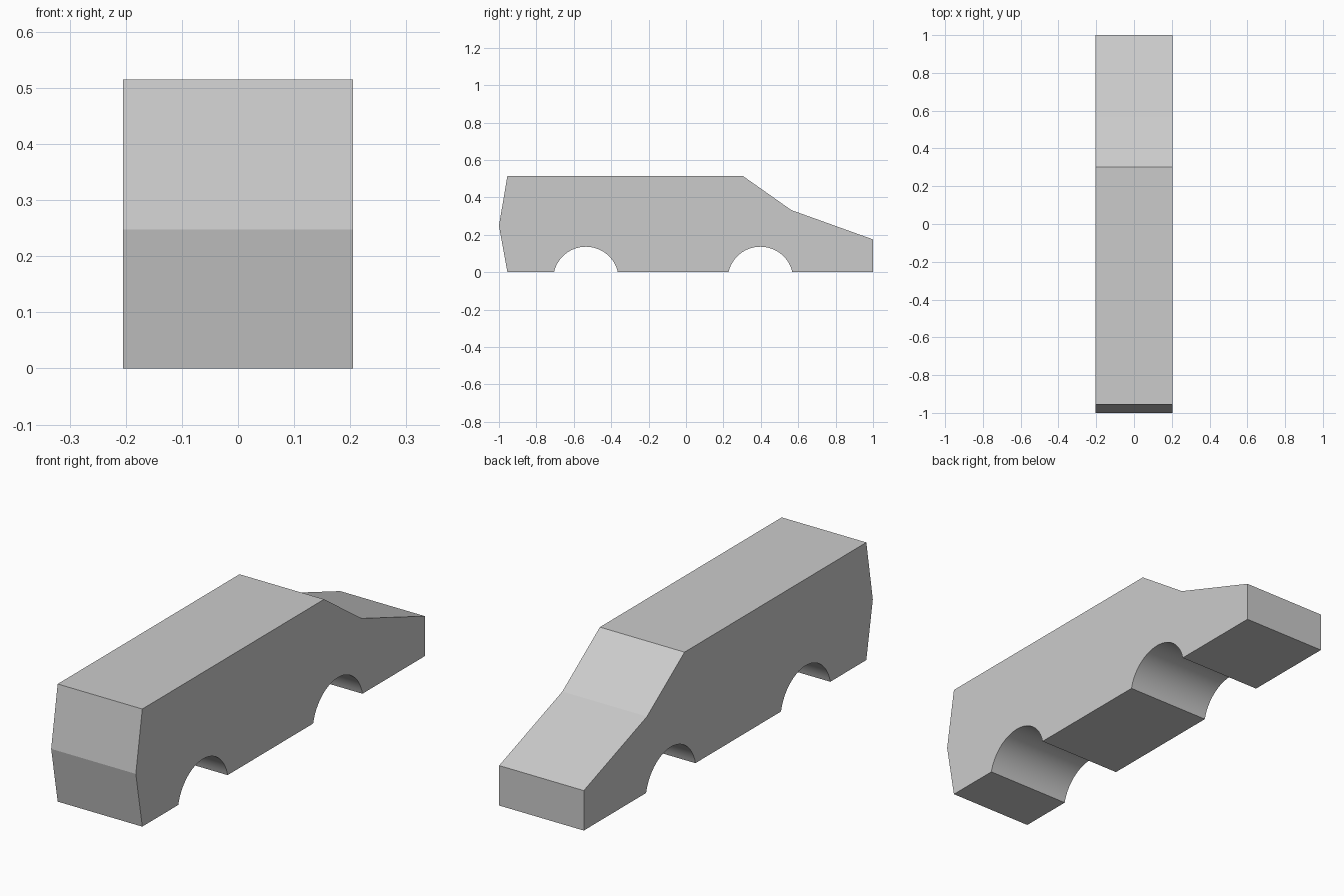
import bpy
import bmesh
import math

cube = bpy.data.objects.get("Cube")
if cube:
    bpy.data.objects.remove(cube, do_unlink=True)

HALF_WIDTH = 0.205
ARCH_RADIUS = 0.175
ARCH_DROP = 0.039  # arch centre lies below the floor
ARCH_STEPS = 32


def wheel_arch(centre_y):
    """Arc points (y, z) from the rear foot of an arch to its other foot."""
    start = math.asin(ARCH_DROP / ARCH_RADIUS)
    sweep = math.pi - 2 * start
    angles = [math.pi - start - sweep * i / ARCH_STEPS for i in range(ARCH_STEPS + 1)]
    return [(centre_y + ARCH_RADIUS * math.cos(a),
             ARCH_RADIUS * math.sin(a) - ARCH_DROP) for a in angles]


# Side profile: floor with two wheel arches, sloped end, roof, pointed end
profile = [(-0.955, 0)]
profile += wheel_arch(-0.535) + wheel_arch(0.398)
profile += [(1, 0), (1, 0.175), (0.563, 0.332), (0.303, 0.515),
            (-0.955, 0.515), (-1, 0.248)]

# Extrude the profile across the width
bm = bmesh.new()
side = bm.faces.new([bm.verts.new((-HALF_WIDTH, y, z)) for y, z in profile])
result = bmesh.ops.extrude_face_region(bm, geom=[side])
verts = [v for v in result["geom"] if isinstance(v, bmesh.types.BMVert)]
bmesh.ops.translate(bm, vec=(2 * HALF_WIDTH, 0, 0), verts=verts)
bmesh.ops.recalc_face_normals(bm, faces=bm.faces)
mesh = bpy.data.meshes.new("car_body")
bm.to_mesh(mesh)
bm.free()

body = bpy.data.objects.new("car_body", mesh)
bpy.context.collection.objects.link(body)

# Plain grey material
grey = bpy.data.materials.new("plain_grey")
grey.use_nodes = True
colour = (0.6, 0.6, 0.6, 1)
grey.diffuse_color = colour
for node in grey.node_tree.nodes:
    if node.type == "BSDF_PRINCIPLED":
        node.inputs["Base Color"].default_value = colour
mesh.materials.append(grey)

# Smooth arches, crisp body panels
bpy.ops.object.select_all(action="DESELECT")
body.select_set(True)
bpy.context.view_layer.objects.active = body
bpy.ops.object.shade_smooth_by_angle(angle=math.radians(12))
